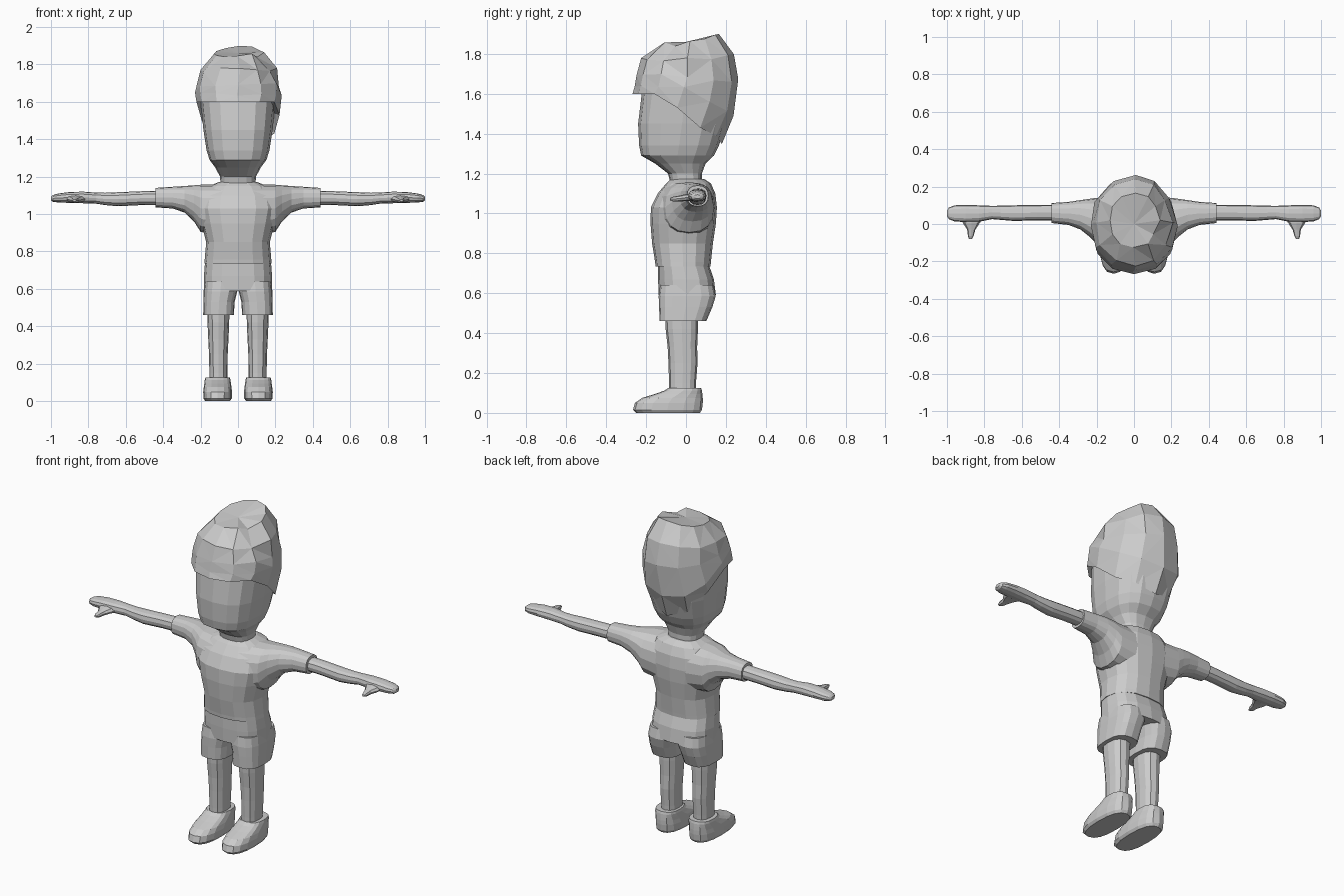
import bpy
import bmesh
import math
import random

random.seed(4)

default_cube = bpy.data.objects.get("Cube")
if default_cube:
    bpy.data.objects.remove(default_cube, do_unlink=True)

# One plain clay colour for the whole figure
CLAY = (.6, .6, .6, 1)
clay = bpy.data.materials.new("light grey")
clay.use_nodes = True
clay.diffuse_color = CLAY
clay.node_tree.nodes["Principled BSDF"].inputs["Base Color"].default_value = CLAY


def finish(name, bm):
    """Turn a bmesh into a flat shaded object in the clay colour."""
    bmesh.ops.recalc_face_normals(bm, faces=bm.faces)
    mesh = bpy.data.meshes.new(name)
    bm.to_mesh(mesh)
    bm.free()
    mesh.materials.append(clay)
    part = bpy.data.objects.new(name, mesh)
    bpy.context.scene.collection.objects.link(part)
    return part


def outline(low_a, high_a, low_b, high_b, sides, power):
    """Rounded box outline that fills the given bounds."""
    points = []
    for step in range(sides):
        angle = math.tau * step / sides
        c, s = math.cos(angle), math.sin(angle)
        u = math.copysign(abs(c) ** (2 / power), c)
        v = math.copysign(abs(s) ** (2 / power), s)
        points.append(((low_a + high_a + u * (high_a - low_a)) / 2,
                       (low_b + high_b + v * (high_b - low_b)) / 2))
    return points


def bridge(bm, rings):
    """Join neighbouring rings of vertices with quads."""
    for lower, upper in zip(rings, rings[1:]):
        for i in range(len(lower)):
            j = (i + 1) % len(lower)
            bm.faces.new((lower[i], lower[j], upper[j], upper[i]))


def loft(name, rows, axis="z", side=1, sides=16, power=2.4):
    """Closed skin through outlines; each row is position and four bounds."""
    bm = bmesh.new()
    rings = []
    for position, *bounds in rows:
        ring = []
        for a, b in outline(*bounds, sides, power):
            x, y, z = {"x": (position, a, b),
                       "y": (a, position, b),
                       "z": (a, b, position)}[axis]
            ring.append(bm.verts.new((x * side, y, z)))
        rings.append(ring)
    bridge(bm, rings)
    bm.faces.new(rings[0])
    bm.faces.new(rings[-1])
    return finish(name, bm)


def upright(rows, centre=0):
    """Rows of height, half width, front and back become loft rows."""
    return [(z, centre - half, centre + half, front, back)
            for z, half, front, back in rows]


def weld(base, *others):
    """Merge overlapping pieces into the base as one surface."""
    for other in others:
        modifier = base.modifiers.new("weld", "BOOLEAN")
        modifier.operation = "UNION"
        modifier.solver = "EXACT"
        modifier.object = other
    graph = bpy.context.evaluated_depsgraph_get()
    merged = bpy.data.meshes.new_from_object(base.evaluated_get(graph))
    base.modifiers.clear()
    base.data = merged
    for other in others:
        bpy.data.objects.remove(other, do_unlink=True)


# Head and neck, with a forward chin
loft("head", upright([
    (1.14, .092, -.075, .08), (1.2, .096, -.09, .08),
    (1.25, .122, -.155, .098), (1.29, .152, -.225, .14),
    (1.34, .168, -.235, .165), (1.45, .185, -.24, .2),
    (1.6, .2, -.222, .22), (1.72, .17, -.18, .2)]), power=2.6)


# Faceted hair shell: rows are height, drop towards the back, half width, front, back
def hair_shell():
    bm = bmesh.new()
    rows = [(1.63, 1.4, .17, -.2, .14), (1.6, 1.4, .222, -.268, .18),
            (1.64, .6, .24, -.258, .238), (1.69, .1, .226, -.248, .262),
            (1.77, -.1, .2, -.225, .24), (1.85, -.25, .13, -.125, .165)]
    rings = []
    for level, (z, drop, half, front, back) in enumerate(rows):
        ring = []
        for x, y in outline(-half, half, front, back, 12, 2.1):
            height = z - drop * max(0, y)
            if level < 2 and x > .15 and y > -.1:
                height -= .07  # longer lock on the left side
            wobble = random.uniform(-.012, .012) if level > 1 else 0
            ring.append(bm.verts.new((x + wobble, y, height + wobble)))
        rings.append(ring)
    bridge(bm, rings)
    crown = bm.verts.new((0, 0, 1.86))
    top = rings[-1]
    for i, vert in enumerate(top):
        bm.faces.new((vert, top[(i + 1) % len(top)], crown))
    bmesh.ops.triangulate(bm, faces=bm.faces, quad_method="SHORT_EDGE")
    return finish("hair", bm)


hair_shell()

# Shirt: body with a sleeve on each side
shirt = loft("shirt", upright([
    (.735, .18, -.153, .123), (.757, .178, -.155, .125),
    (.85, .17, -.17, .135), (.95, .196, -.178, .15),
    (1.03, .215, -.176, .155), (1.1, .2, -.142, .147),
    (1.15, .155, -.1, .125), (1.172, .1, -.076, .092)]))
sleeve = [(.08, -.15, .145, .88, 1.16), (.2, -.105, .14, .905, 1.157),
          (.235, -.07, .135, .96, 1.154), (.285, -.03, .128, 1.008, 1.15),
          (.35, -.005, .118, 1.03, 1.146), (.44, .005, .112, 1.036, 1.14)]
weld(shirt, *[loft("sleeve", sleeve, "x", side) for side in (1, -1)])

# Shorts: hips with two legs
shorts = loft("shorts", upright([
    (.59, .183, -.137, .15), (.67, .182, -.14, .14),
    (.75, .176, -.14, .112)]), power=2.6)
short_leg = [(.46, .022, .186, -.132, .102), (.53, .018, .185, -.135, .132),
             (.585, .004, .184, -.137, .149), (.64, .003, .178, -.13, .138)]
weld(shorts, *[loft("short_leg", short_leg, side=side, power=2.8)
               for side in (1, -1)])

# Limbs, mirrored left and right
arm = [(.4, .02, .103, 1.05, 1.126), (.52, .02, .102, 1.048, 1.122),
       (.64, .016, .1, 1.042, 1.117), (.71, .022, .098, 1.048, 1.114),
       (.76, .026, .097, 1.056, 1.115), (.83, .012, .1, 1.058, 1.12),
       (.9, .01, .102, 1.06, 1.118), (.96, .014, .1, 1.062, 1.11),
       (.99, .026, .088, 1.066, 1.102), (1, .042, .072, 1.074, 1.094)]
thumb = [(.04, .8, .92, 1.062, 1.1), (.005, .825, .915, 1.062, 1.098),
         (-.03, .848, .892, 1.06, 1.09), (-.065, .858, .888, 1.06, 1.084),
         (-.08, .866, .882, 1.066, 1.078)]
leg = upright([(.09, .047, -.085, .048), (.15, .048, -.085, .05),
               (.25, .05, -.088, .058), (.33, .054, -.092, .056),
               (.42, .058, -.102, .06), (.5, .059, -.105, .06)], .105)
shoe = upright([(0, .066, -.25, .07), (.015, .076, -.266, .08),
                (.05, .077, -.256, .084), (.075, .074, -.22, .084),
                (.095, .071, -.155, .082), (.112, .069, -.108, .08),
                (.125, .066, -.088, .076)], .109)
for label, side in (("left", 1), ("right", -1)):
    hand_and_arm = loft(label + "_arm", arm, "x", side, sides=12)
    weld(hand_and_arm, loft("thumb", thumb, "y", side, sides=8))
    loft(label + "_leg", leg, side=side, sides=12)
    loft(label + "_shoe", shoe, side=side, power=2.5)
